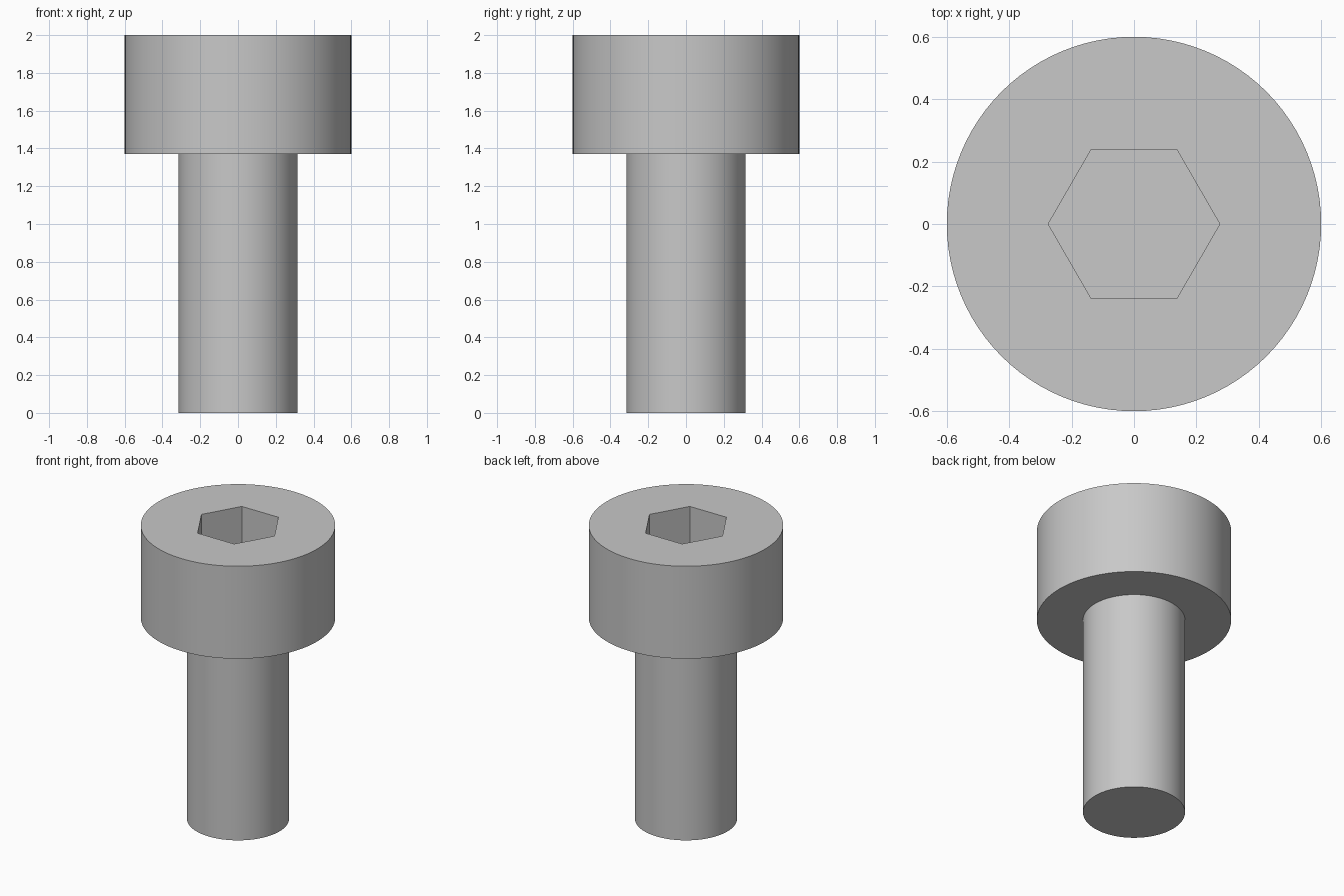
import bpy
import math

SEGMENTS = 96
HEAD_R, SHANK_R = 0.6, 0.315
SHOULDER_Z, TOP_Z = 1.37, 2.0
SOCKET_R, SOCKET_DEPTH = 0.275, 0.32

cube = bpy.data.objects.get("Cube")
if cube:
    bpy.data.objects.remove(cube, do_unlink=True)

# Single grey metal
steel = bpy.data.materials.new("grey steel")
steel.use_nodes = True
colour = (0.58, 0.58, 0.58, 1)
steel.diffuse_color = colour
steel.node_tree.nodes["Principled BSDF"].inputs["Base Color"].default_value = colour


def prism(name, sides, radius, bottom, top, turn=0):
    bpy.ops.mesh.primitive_cylinder_add(
        vertices=sides, radius=radius, depth=top - bottom,
        location=(0, 0, (bottom + top) / 2), rotation=(0, 0, turn))
    obj = bpy.context.object
    obj.name = name
    obj.data.materials.append(steel)
    return obj


def apply_boolean(target, tool, operation):
    mod = target.modifiers.new(operation.title(), 'BOOLEAN')
    mod.operation = operation
    mod.solver = 'EXACT'
    mod.object = tool
    bpy.ops.object.select_all(action='DESELECT')
    bpy.context.view_layer.objects.active = target
    target.select_set(True)
    bpy.ops.object.modifier_apply(modifier=mod.name)
    bpy.data.objects.remove(tool, do_unlink=True)


# Cylindrical head welded to the plain shank
bolt = prism("socket_head_bolt", SEGMENTS, HEAD_R, SHOULDER_Z, TOP_Z)
shank = prism("shank", SEGMENTS, SHANK_R, 0, SHOULDER_Z + 0.1)
apply_boolean(bolt, shank, 'UNION')

# Hexagonal drive socket, corners pointing along x
socket = prism("hex_socket_cutter", 6, SOCKET_R,
               TOP_Z - SOCKET_DEPTH, TOP_Z + 0.2, math.radians(30))
socket.hide_render = True
apply_boolean(bolt, socket, 'DIFFERENCE')

# Smooth walls with crisp rims
bpy.ops.object.shade_smooth_by_angle(angle=math.radians(30))
